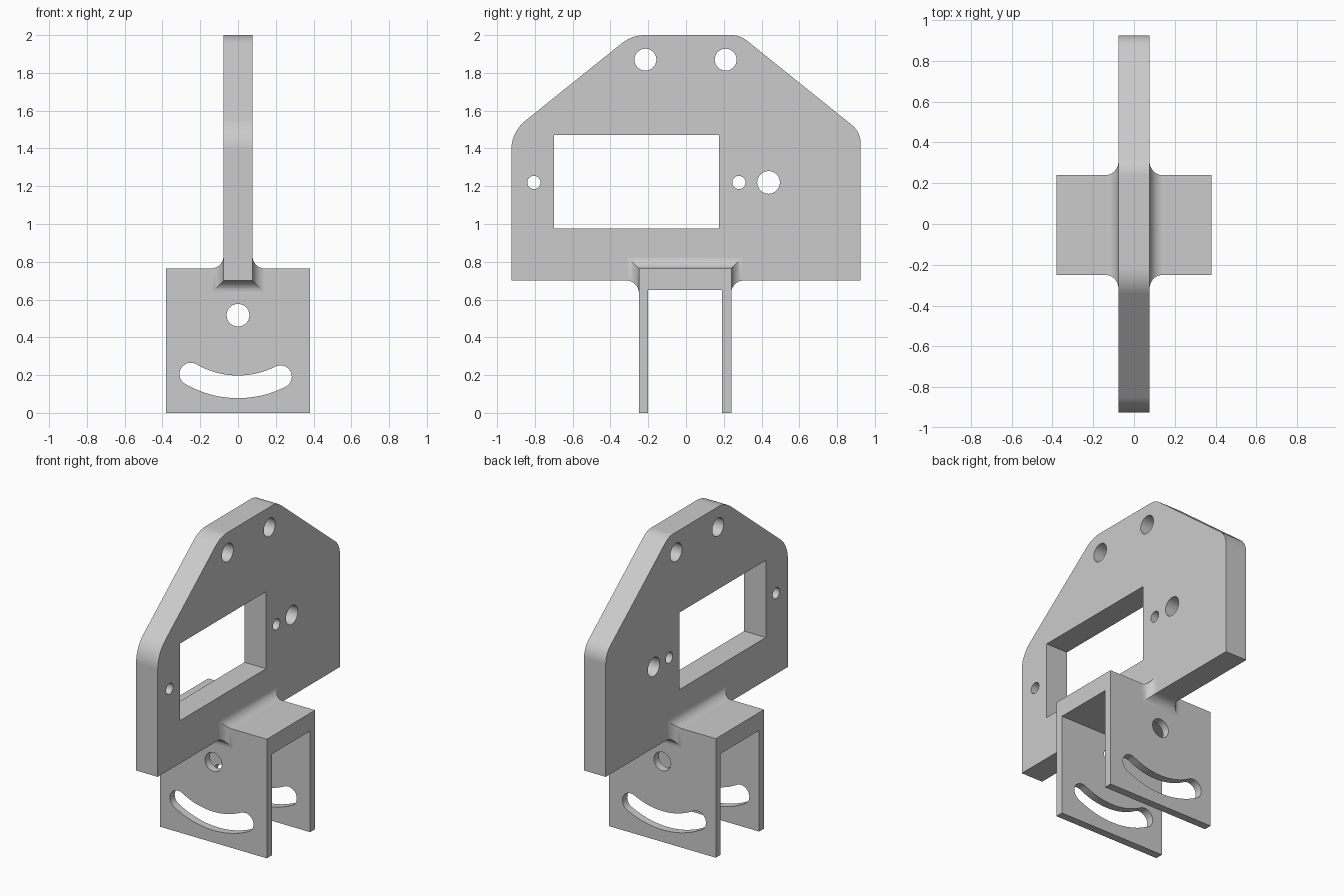
import bpy, bmesh, math
from mathutils import Matrix, Vector

cube = bpy.data.objects.get("Cube")
if cube:
    bpy.data.objects.remove(cube, do_unlink=True)

grey = bpy.data.materials.new("plain_grey")
grey.use_nodes = True
GREY = (0.6, 0.6, 0.6, 1)
grey.diffuse_color = GREY
grey.node_tree.nodes["Principled BSDF"].inputs["Base Color"].default_value = GREY

# Main dimensions
HALF = 0.077                   # half thickness of the plate
Y0, Y1 = -0.25, 0.24           # front and back of the fork
PLATE_Z, FORK_Z = 0.70, 0.765  # underside of plate, top of fork
WIDTH = 0.38                   # half width of the fork
BLEND = 0.066                  # radius of the blend between them

# Drawing planes: columns are the drawing's u, v and depth directions
SIDE = Matrix(((0, 0, 1), (1, 0, 0), (0, 1, 0)))
FRONT = Matrix(((1, 0, 0), (0, 0, -1), (0, 1, 0)))


def finish(name, bm):
    bmesh.ops.recalc_face_normals(bm, faces=bm.faces)
    mesh = bpy.data.meshes.new(name)
    bm.to_mesh(mesh)
    bm.free()
    mesh.materials.append(grey)
    obj = bpy.data.objects.new(name, mesh)
    bpy.context.collection.objects.link(obj)
    return obj


def prism(name, outline, plane, half_depth):
    """Extrude a 2D outline to both sides of its drawing plane."""
    bm = bmesh.new()
    rings = [[bm.verts.new(plane @ Vector((u, v, w))) for u, v in outline]
             for w in (-half_depth, half_depth)]
    n = len(outline)
    for ring in rings:
        bm.faces.new(ring)
    for i in range(n):
        j = (i + 1) % n
        bm.faces.new((rings[0][i], rings[0][j], rings[1][j], rings[1][i]))
    return finish(name, bm)


def box(u0, u1, v0, v1):
    return [(u0, v0), (u1, v0), (u1, v1), (u0, v1)]


def arc(u, v, r, start, end, steps):
    angles = [math.radians(start + (end - start) * i / steps) for i in range(steps + 1)]
    return [(u + r * math.cos(a), v + r * math.sin(a)) for a in angles]


def circle(u, v, r):
    return arc(u, v, r, 0, 360, 40)[:-1]


def rounded(corners, steps=10):
    """Round each (u, v, radius) corner of a polygon."""
    out = []
    for i, (u, v, r) in enumerate(corners):
        p = Vector((u, v))
        if r == 0:
            out.append((u, v))
            continue
        a = (Vector(corners[i - 1][:2]) - p).normalized()
        b = (Vector(corners[(i + 1) % len(corners)][:2]) - p).normalized()
        half = a.angle(b) / 2
        centre = p + (a + b).normalized() * (r / math.sin(half))
        t = r / math.tan(half)
        s, e = p + a * t - centre, p + b * t - centre
        turn = math.atan2(s.x * e.y - s.y * e.x, s.dot(e))
        for k in range(steps + 1):
            q = centre + Matrix.Rotation(turn * k / steps, 2) @ s
            out.append((q.x, q.y))
    return out


def combine(target, tool, operation):
    mod = target.modifiers.new(operation.lower(), "BOOLEAN")
    mod.operation = operation
    mod.solver = "EXACT"
    mod.object = tool
    bpy.context.view_layer.objects.active = target
    bpy.ops.object.modifier_apply(modifier=mod.name)
    bpy.data.objects.remove(tool, do_unlink=True)


def blend_block():
    """Concave fillet wrapping the joint of plate and fork, with mitred corners."""
    bm = bmesh.new()
    rings = []
    steps, sink = 14, 0.0004
    for i in range(steps + 1):
        t = math.pi / 2 * i / steps
        e = BLEND * (1 - math.sin(t)) - sink
        d = BLEND * (1 - math.cos(t)) - sink
        x, low, high = HALF + e, PLATE_Z - e, FORK_Z + d
        section = [(-x, high), (-x, low), (x, low), (x, high)]
        ring = [bm.verts.new((sx, Y0 - d, sz)) for sx, sz in section]
        ring += [bm.verts.new((sx, Y1 + d, sz)) for sx, sz in reversed(section)]
        rings.append(ring)
    for a, b in zip(rings, rings[1:]):
        for i in range(8):
            j = (i + 1) % 8
            bm.faces.new((a[i], a[j], b[j], b[i]))
    # caps buried in the fork (sides, bottom) and in the plate (ends, top)
    for ring, caps in ((rings[0], ((0, 1, 6, 7), (1, 2, 5, 6), (2, 3, 4, 5))),
                       (rings[-1], ((0, 1, 2, 3), (4, 5, 6, 7), (0, 3, 4, 7)))):
        for cap in caps:
            bm.faces.new([ring[k] for k in cap])
    return finish("joint_blend", bm)


# Upright plate with two rounded shoulders on each side
plate = prism("plate_and_fork", rounded([
    (-0.925, PLATE_Z, 0), (0.925, PLATE_Z, 0), (0.925, 1.487, 0.13),
    (0.286, 2, 0.13), (-0.286, 2, 0.2), (-0.925, 1.487, 0.2)]), SIDE, HALF)

# Fork block and blend fused to the plate
combine(plate, prism("fork_block", box(Y0, Y1, 0, FORK_Z), SIDE, WIDTH), "UNION")
combine(plate, blend_block(), "UNION")

# Gap between the fork legs, and the window in the plate
combine(plate, prism("fork_gap", box(Y0 + 0.05, Y1 - 0.05, -0.5, 0.65), SIDE, 1), "DIFFERENCE")
combine(plate, prism("window", box(-0.7, 0.175, 0.975, 1.47), SIDE, 1), "DIFFERENCE")

# Round holes through the plate
for y, z, r in ((-0.215, 1.87, 0.058), (0.21, 1.87, 0.058), (-0.805, 1.22, 0.035),
                (0.28, 1.22, 0.035), (0.437, 1.22, 0.06)):
    combine(plate, prism("plate_hole", circle(y, z, r), SIDE, 1), "DIFFERENCE")

# Pivot hole and curved slot through both legs
combine(plate, prism("pivot_hole", circle(0, 0.517, 0.06), FRONT, 1), "DIFFERENCE")
CZ, R, W, A, B = 0.635, 0.497, 0.06, -120.2, -63.1
cap = [(R * math.cos(math.radians(a)), CZ + R * math.sin(math.radians(a))) for a in (A, B)]
slot = (arc(0, CZ, R + W, A, B, 24) + arc(*cap[1], W, B, B + 180, 14)[1:-1]
        + arc(0, CZ, R - W, B, A, 24) + arc(*cap[0], W, A + 180, A + 360, 14)[1:-1])
combine(plate, prism("slot", slot, FRONT, 1), "DIFFERENCE")

# Smooth curved walls, keep flat faces flat
bpy.ops.object.select_all(action="DESELECT")
plate.select_set(True)
bpy.context.view_layer.objects.active = plate
bpy.ops.object.shade_smooth_by_angle(angle=math.radians(30))
weighted = plate.modifiers.new("even_shading", "WEIGHTED_NORMAL")
weighted.keep_sharp = True
